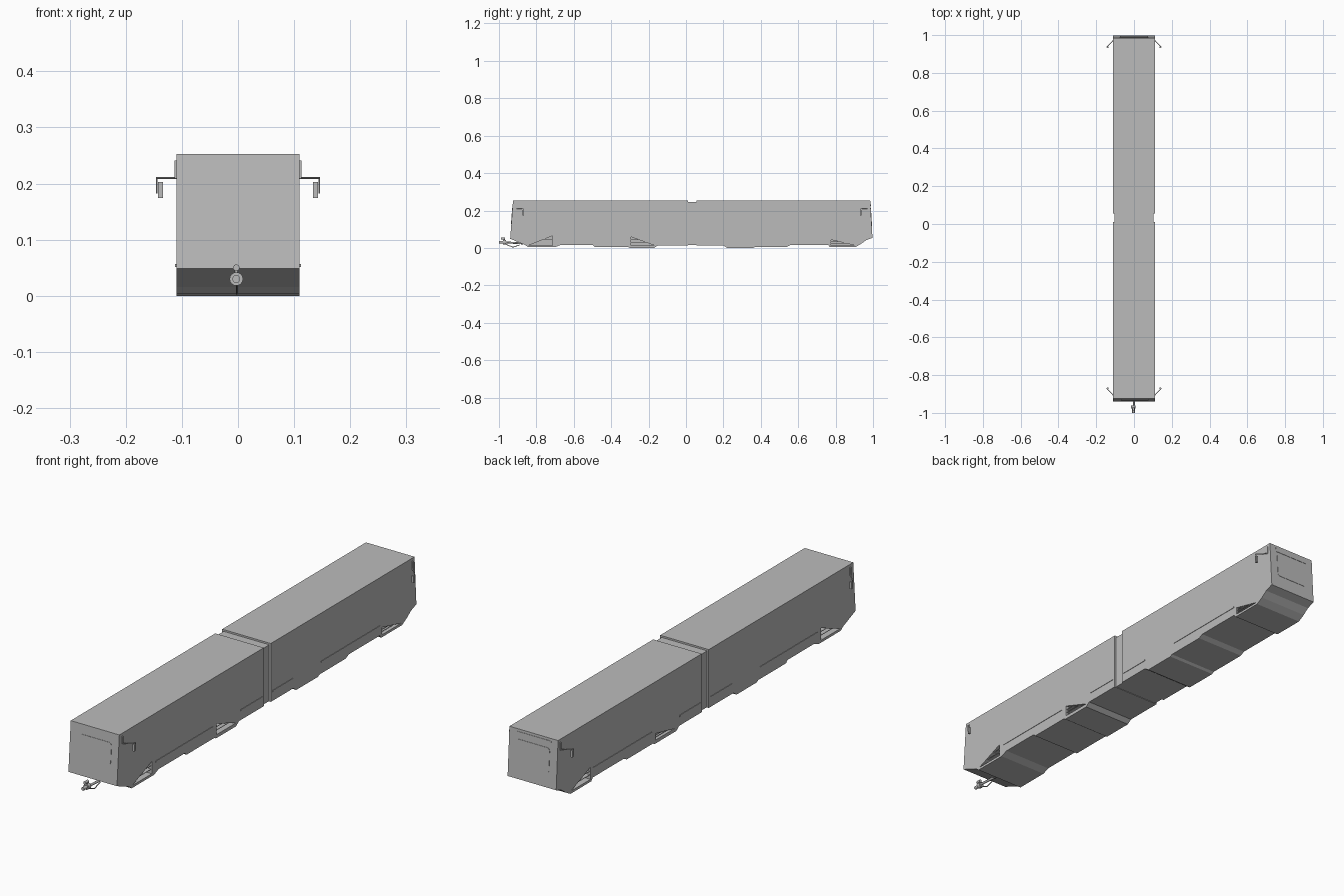
import bpy, bmesh, math
from mathutils import Vector

if "Cube" in bpy.data.objects:
    bpy.data.objects.remove(bpy.data.objects["Cube"])

GREY = bpy.data.materials.new("body grey")
GREY.use_nodes = True
GREY.diffuse_color = (0.5, 0.5, 0.5, 1)
GREY.node_tree.nodes["Principled BSDF"].inputs["Base Color"].default_value = (0.5, 0.5, 0.5, 1)
HALF = 0.11


def finish(name, bm):
    bmesh.ops.recalc_face_normals(bm, faces=bm.faces)
    mesh = bpy.data.meshes.new(name)
    bm.to_mesh(mesh)
    bm.free()
    mesh.materials.append(GREY)
    ob = bpy.data.objects.new(name, mesh)
    bpy.context.scene.collection.objects.link(ob)
    return ob


def prism(bm, profile, x0, x1):
    """Extrude a (y, z) outline across x."""
    face = bm.faces.new([bm.verts.new((x0, y, z)) for y, z in profile])
    new = bmesh.ops.extrude_face_region(bm, geom=[face])["geom"]
    bmesh.ops.translate(bm, vec=(x1 - x0, 0, 0),
                        verts=[v for v in new if isinstance(v, bmesh.types.BMVert)])


def box(bm, x0, x1, y0, y1, z0, z1):
    prism(bm, [(y0, z0), (y1, z0), (y1, z1), (y0, z1)], x0, x1)


def rod(bm, a, b, r, sides=8):
    a, b = Vector(a), Vector(b)
    new = bmesh.ops.create_cone(bm, cap_ends=True, segments=sides, radius1=r,
                                radius2=r, depth=(b - a).length)["verts"]
    rot = (b - a).to_track_quat('Z', 'Y').to_matrix()
    bmesh.ops.rotate(bm, verts=new, matrix=rot)
    bmesh.ops.translate(bm, verts=new, vec=(a + b) / 2)


# Car bodies: side outline with a stepped underside
front_outline = [(-0.925, 0.257), (-0.94, 0.053), (-0.86, 0.02), (-0.845, 0.008),
                 (-0.70, 0.008), (-0.67, 0.02), (-0.50, 0.02), (-0.49, 0.01),
                 (-0.31, 0.01), (-0.30, 0.004), (-0.17, 0.004), (-0.15, 0.018),
                 (0.01, 0.018), (0.01, 0.257)]
rear_outline = [(0.055, 0.257), (0.055, 0.018), (0.20, 0.018), (0.22, 0.004),
                (0.36, 0.004), (0.37, 0.01), (0.54, 0.01), (0.56, 0.02),
                (0.76, 0.02), (0.77, 0.008), (0.905, 0.008), (0.935, 0.025),
                (0.962, 0.045), (0.997, 0.058), (0.985, 0.257)]
cars = []
for name, outline in (("front_car", front_outline), ("rear_car", rear_outline)):
    bm = bmesh.new()
    prism(bm, outline, -HALF, HALF)
    cars.append(finish(name, bm))

# Wedge-shaped wheel openings: side, tall end, low end, height
openings = [(1, -0.715, -0.84, 0.068), (1, -0.295, -0.17, 0.063), (1, 0.775, 0.90, 0.048),
            (-1, -0.715, -0.84, 0.068), (-1, 0.355, 0.23, 0.045), (-1, 0.775, 0.90, 0.068)]
cut = bmesh.new()
slats = bmesh.new()
for side, tall, low, top in openings:
    prism(cut, [(tall, 0.018), (low, 0.018), (tall, top)], side * 0.08, side * 0.13)
    for f in (0.35, 0.65):
        z = 0.018 + (top - 0.018) * f
        end = tall + (low - tall) * (1 - f)
        x0, x1 = sorted((side * 0.079, side * 0.107))
        box(slats, x0, x1, min(tall, end), max(tall, end), z - 0.001, z + 0.001)
finish("opening_slats", slats)
cutter = finish("opening_cutter", cut)
cutter.hide_render = True
for car in cars:
    mod = car.modifiers.new("openings", 'BOOLEAN')
    mod.operation = 'DIFFERENCE'
    mod.solver = 'EXACT'
    mod.object = cutter
    bpy.context.view_layer.objects.active = car
    bpy.ops.object.modifier_apply(modifier=mod.name)
bpy.data.objects.remove(cutter)

# Recessed joint between the cars
bm = bmesh.new()
box(bm, -0.103, 0.103, 0.005, 0.06, 0.02, 0.25)
finish("articulation_joint", bm)

# Thin side trim above the skirts
bm = bmesh.new()
for side in (-1, 1):
    for y0, y1 in ((-0.69, -0.32), (-0.14, 0.0), (0.065, 0.2), (0.38, 0.76)):
        x0, x1 = sorted((side * (HALF - 0.002), side * (HALF + 0.002)))
        box(bm, x0, x1, y0, y1, 0.055, 0.061)
finish("skirt_trim", bm)


def end_panel(name, x0, x1, z0, z1, r, rear):
    """Rounded plate laid on the sloping end wall."""
    bm = bmesh.new()
    verts = []
    for cx, cz, start in ((x1 - r, z1 - r, 0), (x0 + r, z1 - r, 90),
                          (x0 + r, z0 + r, 180), (x1 - r, z0 + r, 270)):
        for i in range(5):
            a = math.radians(start + i * 22.5)
            x, z = cx + r * math.cos(a), cz + r * math.sin(a)
            t = (z - 0.055) / 0.202
            y = 0.997 - 0.012 * t if rear else -0.94 + 0.015 * t
            verts.append(bm.verts.new((x, y, z)))
    face = bm.faces.new(verts)
    new = bmesh.ops.extrude_face_region(bm, geom=[face])["geom"]
    bmesh.ops.translate(bm, vec=(0, 0.0015 if rear else -0.0015, 0),
                        verts=[v for v in new if isinstance(v, bmesh.types.BMVert)])
    finish(name, bm)


end_panel("front_window", -0.07, 0.078, 0.128, 0.217, 0.012, False)
end_panel("rear_window", -0.075, 0.075, 0.115, 0.217, 0.012, True)
end_panel("rear_sign", -0.08, 0.08, 0.228, 0.247, 0.002, True)

# Mirrors on angled arms at all four corners
for side in (-1, 1):
    for label, y, back in (("front", -0.905, 1), ("rear", 0.97, -1)):
        bm = bmesh.new()
        x0, x1 = sorted((side * 0.109, side * 0.113))
        box(bm, x0, x1, y - 0.003, y + 0.003, 0.213, 0.245)
        tip = y + back * 0.035
        rod(bm, (side * 0.111, y, 0.214), (side * 0.145, tip, 0.214), 0.0022, 6)
        rod(bm, (side * 0.145, tip, 0.215), (side * 0.145, tip, 0.186), 0.0018, 6)
        x0, x1 = sorted((side * 0.134, side * 0.143))
        box(bm, x0, x1, tip - 0.004, tip + 0.004, 0.178, 0.207)
        finish(f"{'left' if side > 0 else 'right'}_{label}_mirror", bm)

# Front coupler: drawbar, round head, top lug and hanging hook
bm = bmesh.new()
rod(bm, (0, -0.87, 0.028), (0, -0.965, 0.034), 0.005)
rod(bm, (-0.003, -0.962, 0.034), (-0.003, -0.978, 0.034), 0.012, 16)
rod(bm, (-0.003, -0.978, 0.034), (-0.003, -1.0, 0.034), 0.007, 12)
rod(bm, (-0.003, -0.972, 0.044), (-0.003, -0.972, 0.053), 0.003)
rod(bm, (-0.003, -0.968, 0.054), (-0.003, -0.988, 0.054), 0.006, 10)
rod(bm, (-0.002, -0.965, 0.024), (-0.002, -0.925, 0.008), 0.002, 6)
rod(bm, (-0.002, -0.925, 0.008), (-0.002, -0.89, 0.02), 0.002, 6)
coupler = finish("coupler", bm)
bpy.ops.object.select_all(action='DESELECT')
coupler.select_set(True)
bpy.context.view_layer.objects.active = coupler
bpy.ops.object.shade_smooth_by_angle(angle=math.radians(50))

# Rest the lowest step on the ground
bpy.context.view_layer.update()
for ob in bpy.context.scene.objects:
    if ob.type == 'MESH':
        ob.location.z -= 0.004
